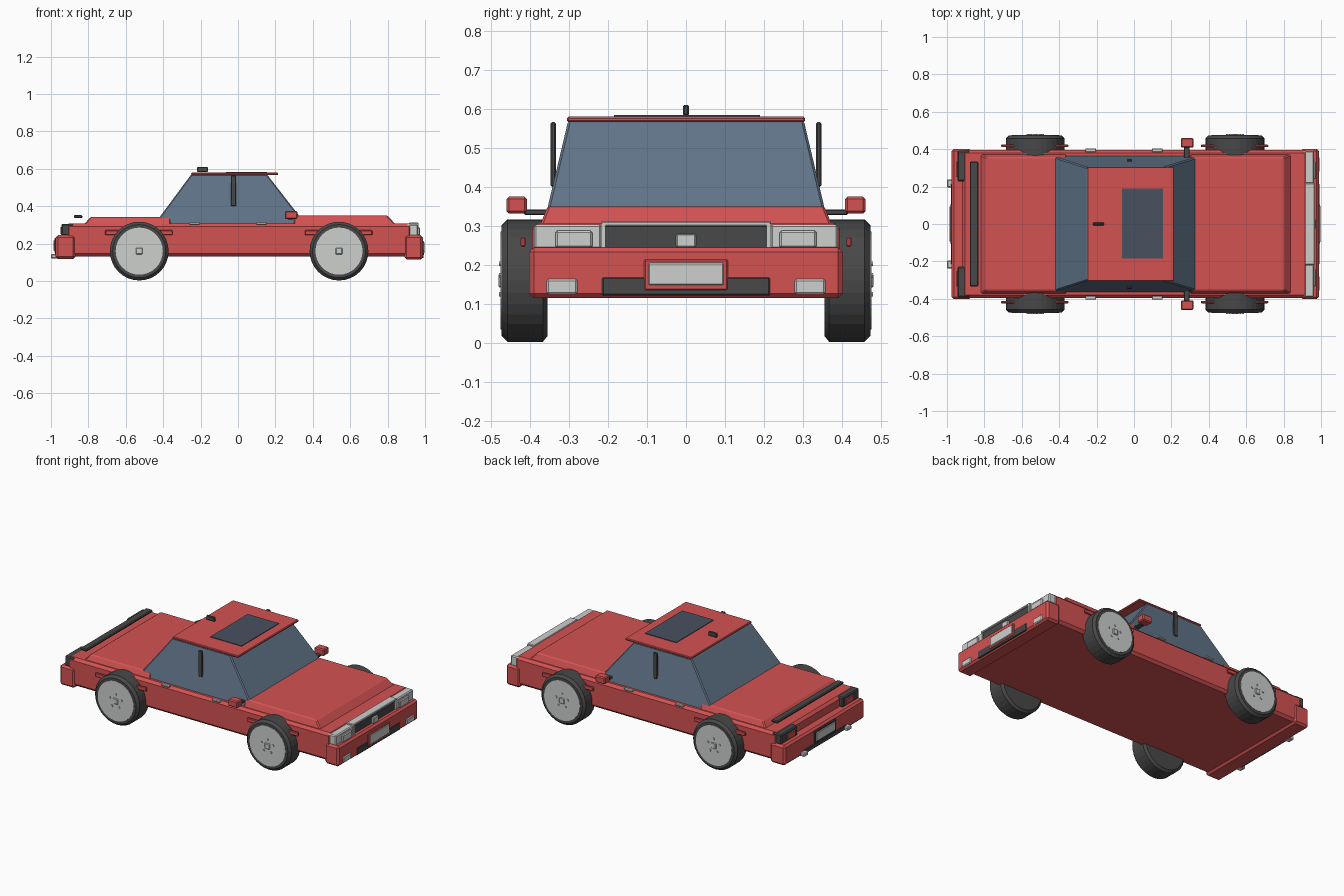
import bpy, bmesh, math
from mathutils import Matrix

if "Cube" in bpy.data.objects:
    bpy.data.objects.remove(bpy.data.objects["Cube"])


def srgb(*c):
    return tuple(((v / 255 + 0.055) / 1.055) ** 2.4 if v > 10 else v / 3294 for v in c) + (1.0,)


def material(name, *c):
    m = bpy.data.materials.new(name)
    m.diffuse_color = srgb(*c)
    m.use_nodes = True
    m.node_tree.nodes["Principled BSDF"].inputs["Base Color"].default_value = m.diffuse_color
    return m


RED = material("red paint", 212, 82, 82)
GLASS = material("blue grey glass", 96, 116, 136)
ROOFGLASS = material("dark roof glass", 72, 80, 95)
DARK = material("dark grey rubber", 72, 72, 72)
CHROME = material("light grey metal", 205, 208, 206)


def finish(name, bm, mat, bevel=0.0, segments=1):
    bmesh.ops.recalc_face_normals(bm, faces=bm.faces)
    me = bpy.data.meshes.new(name)
    bm.to_mesh(me)
    bm.free()
    me.materials.append(mat)
    ob = bpy.data.objects.new(name, me)
    bpy.context.collection.objects.link(ob)
    if bevel:
        mod = ob.modifiers.new("bevel", "BEVEL")
        mod.width, mod.segments = bevel, segments
    return ob


def box(name, x, y, z, mat, bevel=0.0, top=None):
    """Box from ranges; top = (x range, y range) makes a tapered block."""
    bm = bmesh.new()
    tx, ty = top or (x, y)
    rings = []
    for (xs, ys, h) in ((x, y, z[0]), (tx, ty, z[1])):
        rings.append([bm.verts.new((xs[i], ys[j], h)) for i, j in ((0, 0), (1, 0), (1, 1), (0, 1))])
    a, b = rings
    bm.faces.new(a)
    bm.faces.new(b)
    for i in range(4):
        j = (i + 1) % 4
        bm.faces.new((a[i], a[j], b[j], b[i]))
    return finish(name, bm, mat, bevel)


def pair(name, x, y, z, mat, bevel=0.0):
    """The same box on both sides of the car."""
    for s, side in ((1, "left"), (-1, "right")):
        box(f"{name}_{side}", x, sorted((s * y[0], s * y[1])), z, mat, bevel)


def disc(name, x, z, profile, side, mat, sides):
    """Solid turned about the y axis from (y, radius) pairs."""
    bm = bmesh.new()
    rings = []
    for y, r in profile:
        rings.append([bm.verts.new((x + r * math.cos(2 * math.pi * i / sides), side * y,
                                    z + r * math.sin(2 * math.pi * i / sides))) for i in range(sides)])
    for a, b in zip(rings, rings[1:]):
        for i in range(sides):
            j = (i + 1) % sides
            bm.faces.new((a[i], a[j], b[j], b[i]))
    bm.faces.new(rings[0])
    bm.faces.new(rings[-1])
    return finish(name, bm, mat)


# Lower body, bonnet, boot
box("body", (-0.92, 0.93), (-0.395, 0.395), (0.13, 0.308), RED, 0.016)
box("bonnet", (0.30, 0.845), (-0.375, 0.375), (0.30, 0.35), RED, 0.006,
    top=((0.30, 0.80), (-0.355, 0.355)))
box("boot_lid", (-0.825, -0.36), (-0.375, 0.375), (0.30, 0.342), RED, 0.006,
    top=((-0.79, -0.36), (-0.355, 0.355)))

# Cabin
box("cabin_glass", (-0.45, 0.365), (-0.366, 0.366), (0.30, 0.57), GLASS, 0.006,
    top=((-0.25, 0.155), (-0.302, 0.302)))
box("roof", (-0.25, 0.215), (-0.305, 0.305), (0.566, 0.58), RED, 0.004)
box("sunroof", (-0.065, 0.155), (-0.185, 0.19), (0.578, 0.584), ROOFGLASS)
box("roof_aerial", (-0.22, -0.16), (-0.008, 0.008), (0.583, 0.61), DARK, 0.004)
pair("door_pillar", (-0.038, -0.01), (0.333, 0.347), (0.40, 0.566), DARK, 0.004)

# Mirrors and door handles
pair("mirror_arm", (0.268, 0.298), (0.33, 0.415), (0.328, 0.342), DARK, 0.003)
pair("mirror", (0.25, 0.318), (0.408, 0.46), (0.332, 0.375), RED, 0.006)
for label, hx in (("front", 0.125), ("rear", -0.232)):
    pair(f"{label}_door_handle", (hx - 0.028, hx + 0.028), (0.385, 0.404), (0.303, 0.314), CHROME, 0.002)

# Bumpers
box("front_bumper", (0.89, 0.988), (-0.402, 0.402), (0.115, 0.245), RED, 0.012)
box("rear_bumper", (-0.975, -0.87), (-0.402, 0.402), (0.118, 0.245), RED, 0.012)

# Nose: grille, headlights, plate, fog lights
box("grille", (0.90, 0.958), (-0.21, 0.21), (0.24, 0.302), DARK)
box("grille_top_trim", (0.915, 0.966), (-0.218, 0.218), (0.299, 0.312), CHROME, 0.003)
pair("grille_side_trim", (0.915, 0.966), (0.206, 0.218), (0.24, 0.305), CHROME)
box("grille_badge", (0.95, 0.972), (-0.025, 0.025), (0.245, 0.28), CHROME, 0.003)
pair("headlight_housing", (0.90, 0.962), (0.216, 0.39), (0.24, 0.304), CHROME, 0.006)
pair("headlight_lens", (0.95, 0.973), (0.24, 0.335), (0.243, 0.288), CHROME, 0.005)
box("front_plate_frame", (0.97, 0.994), (-0.108, 0.108), (0.135, 0.214), RED, 0.004)
box("front_plate", (0.98, 0.998), (-0.096, 0.096), (0.148, 0.206), CHROME, 0.003)
box("lower_intake", (0.97, 0.991), (-0.215, 0.215), (0.122, 0.168), DARK, 0.003)
pair("fog_light", (0.97, 0.993), (0.278, 0.358), (0.125, 0.164), CHROME, 0.005)

# Tail: lamps, plate, spoiler, exhausts
pair("tail_lamp", (-0.945, -0.88), (0.228, 0.392), (0.243, 0.306), DARK, 0.006)
pair("tail_lamp_lens", (-0.95, -0.93), (0.25, 0.335), (0.25, 0.29), RED, 0.004)
box("rear_panel", (-0.982, -0.95), (-0.108, 0.108), (0.15, 0.23), DARK, 0.004)
box("rear_plate", (-0.987, -0.97), (-0.094, 0.094), (0.162, 0.218), CHROME, 0.003)
box("rear_valance", (-0.979, -0.95), (-0.215, 0.215), (0.122, 0.15), DARK, 0.003)
box("spoiler", (-0.878, -0.832), (-0.333, 0.333), (0.336, 0.352), DARK, 0.005)
pair("exhaust", (-1.0, -0.955), (0.195, 0.238), (0.12, 0.145), CHROME, 0.005)

# Wheels with hub discs, nuts and fender bars
ZC, R = 0.16, 0.157
for axle, wx in (("front", 0.54), ("rear", -0.528)):
    pair(f"{axle}_fender_bar", (wx - 0.183, wx + 0.178), (0.411, 0.424), (0.246, 0.272), RED, 0.004)
    for s, side in ((1, "left"), (-1, "right")):
        tag = f"{axle}_{side}"
        disc(f"tyre_{tag}", wx, ZC, ((0.355, 0.142), (0.367, R), (0.458, R), (0.473, 0.142)), s, DARK, 32)
        disc(f"hub_{tag}", wx, ZC, ((0.36, 0.126), (0.475, 0.126)), s, CHROME, 32)
        box(f"hub_cap_{tag}", (wx - 0.018, wx + 0.018), sorted((s * 0.46, s * 0.481)),
            (ZC - 0.018, ZC + 0.018), CHROME, 0.004)
        for k in range(5):
            a = math.pi / 2 + k * 2 * math.pi / 5
            disc(f"wheel_nut_{tag}_{k}", wx + 0.043 * math.cos(a), ZC + 0.043 * math.sin(a),
                 ((0.47, 0.007), (0.48, 0.007)), s, CHROME, 6)
